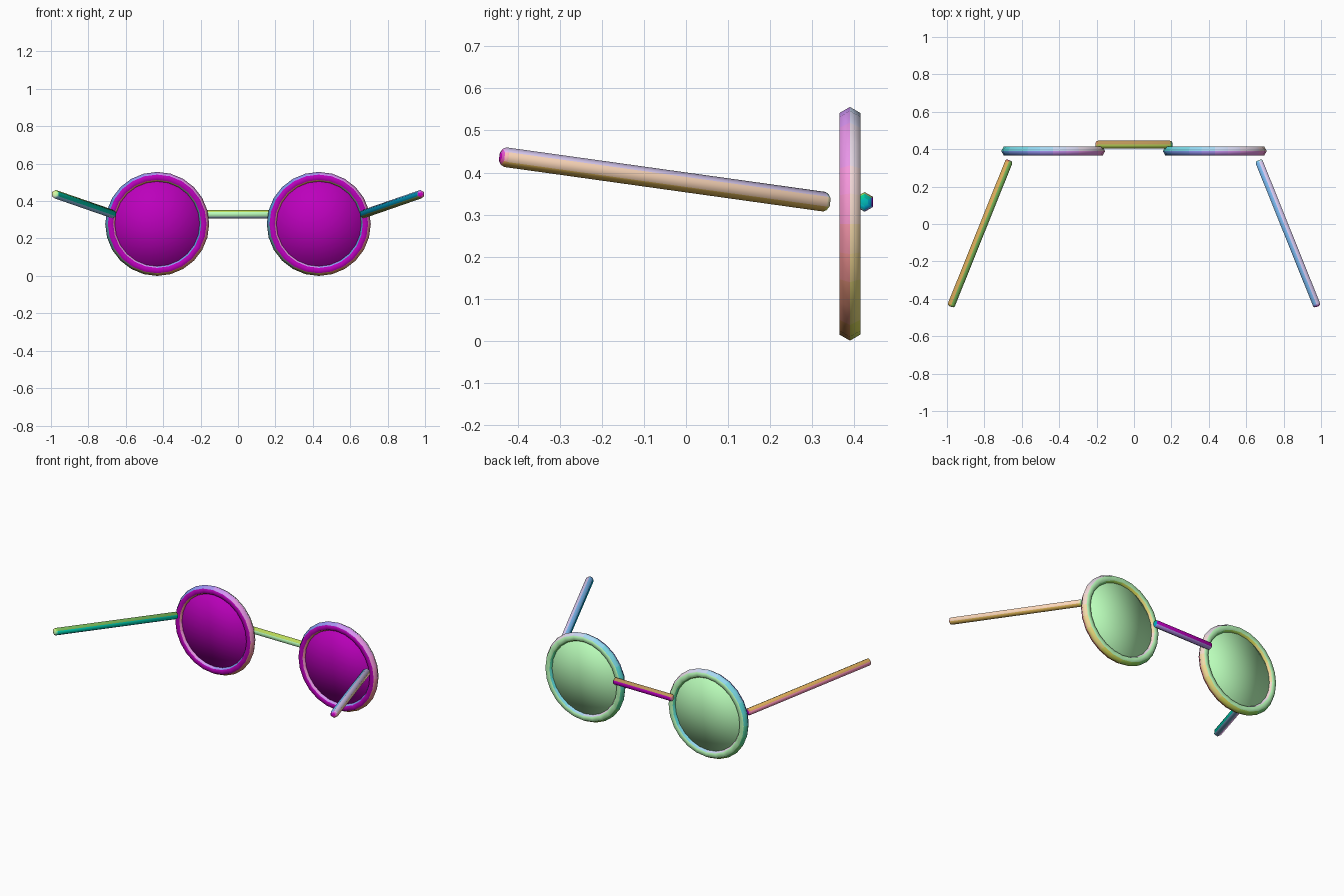
import bpy, bmesh, math
from mathutils import Vector, Matrix

if "Cube" in bpy.data.objects:
    bpy.data.objects.remove(bpy.data.objects["Cube"])

ROD_R = 0.0235
RIM_X, RIM_Y, RIM_Z = 0.432, 0.39, 0.278


def tint(step):
    """Material for a quantised direction: x drives red, y green, z blue."""
    name = "tint_%d_%d_%d" % step
    mat = bpy.data.materials.get(name)
    if mat is None:
        mat = bpy.data.materials.new(name)
        mat.diffuse_color = (*[0.5 + 0.5 * c / 5 for c in step], 1)
        mat.use_nodes = True
        mat.node_tree.nodes["Principled BSDF"].inputs["Base Color"].default_value = mat.diffuse_color
    return mat


def finish(obj):
    """Smooth shading, and a colour for each face by the way it points."""
    bpy.context.view_layer.update()
    turn = obj.matrix_world.to_3x3()
    slots = {}
    for p in obj.data.polygons:
        p.use_smooth = True
        step = tuple(round(c * 5) for c in (turn @ p.normal).normalized())
        if step not in slots:
            slots[step] = len(slots)
            obj.data.materials.append(tint(step))
        p.material_index = slots[step]


def rod(name, a, b):
    """Six-sided rod from a to b with a corner on top and rounded ends."""
    a, b = Vector(a), Vector(b)
    axis = (b - a).normalized()
    side = axis.cross(Vector((0, 0, 1))).normalized()
    up = side.cross(axis)
    rot = Matrix((up, -side, axis)).transposed().to_4x4()
    bm = bmesh.new()
    bmesh.ops.create_cone(bm, cap_ends=True, segments=6, radius1=ROD_R,
                          radius2=ROD_R, depth=(b - a).length)
    # put a corner on the local x axis, which becomes "up"
    v = bm.verts[:][0].co
    bmesh.ops.rotate(bm, verts=bm.verts,
                     matrix=Matrix.Rotation(-math.atan2(v.y, v.x), 3, 'Z'))
    caps = [e for e in bm.edges if abs(e.verts[0].co.z - e.verts[1].co.z) < 1e-5]
    bmesh.ops.bevel(bm, geom=caps, offset=0.012, segments=2, profile=0.5,
                    affect='EDGES')
    bm.transform(Matrix.Translation((a + b) / 2) @ rot)
    bmesh.ops.recalc_face_normals(bm, faces=bm.faces)
    mesh = bpy.data.meshes.new(name)
    bm.to_mesh(mesh)
    bm.free()
    obj = bpy.data.objects.new(name, mesh)
    bpy.context.collection.objects.link(obj)
    finish(obj)


for s, label in ((-1, "left"), (1, "right")):
    centre = (s * RIM_X, RIM_Y, RIM_Z)
    facing = (math.pi / 2, 0, 0)

    # round rim with hexagonal section
    bpy.ops.mesh.primitive_torus_add(location=centre, rotation=facing,
                                     major_segments=24, minor_segments=6,
                                     major_radius=0.2495, minor_radius=0.0285)
    rim = bpy.context.object
    rim.name = label + "_rim"
    finish(rim)

    # thin lens, softly shaded over its edge
    bpy.ops.mesh.primitive_cylinder_add(vertices=24, radius=0.245, depth=0.02,
                                        end_fill_type='TRIFAN',
                                        location=centre, rotation=facing)
    lens = bpy.context.object
    lens.name = label + "_lens"
    finish(lens)

    # splayed temple arm
    rod(label + "_temple", (s * 0.666, 0.340, 0.329), (s * 0.980, -0.441, 0.438))

# nose bridge
rod("bridge", (-0.205, 0.425, 0.33), (0.205, 0.425, 0.33))
